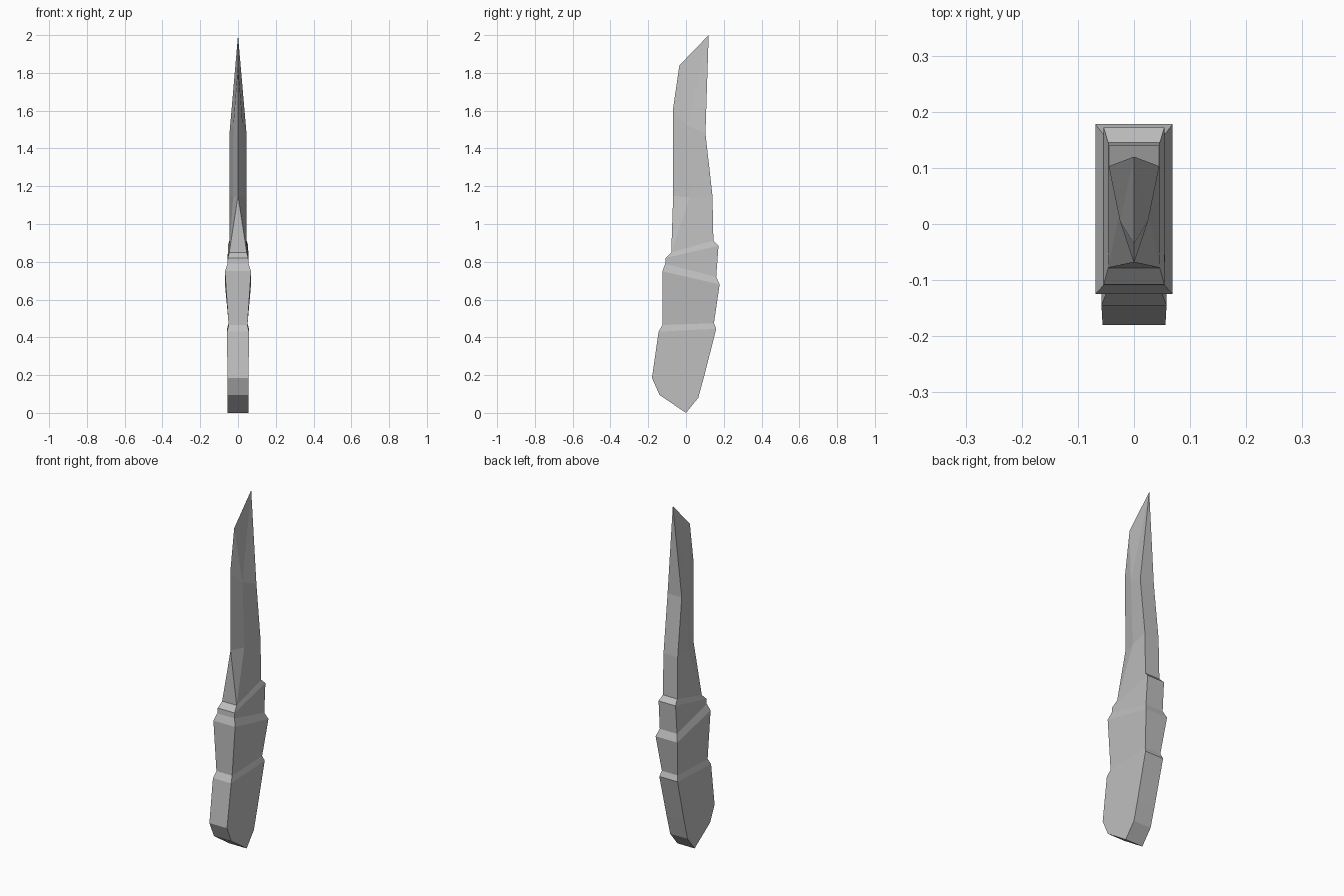
import bpy
import bmesh

cube = bpy.data.objects.get("Cube")
if cube:
    bpy.data.objects.remove(cube, do_unlink=True)

# Single stone-grey material
STONE = (0.52, 0.52, 0.52, 1.0)
stone = bpy.data.materials.new("stone_grey")
stone.use_nodes = True
stone.diffuse_color = STONE
shader = stone.node_tree.nodes["Principled BSDF"]
shader.inputs["Base Color"].default_value = STONE
shader.inputs["Roughness"].default_value = 0.8


def finish(name, bm):
    bmesh.ops.remove_doubles(bm, verts=bm.verts[:], dist=0.0005)
    bmesh.ops.recalc_face_normals(bm, faces=bm.faces[:])
    mesh = bpy.data.meshes.new(name)
    bm.to_mesh(mesh)
    bm.free()
    mesh.materials.append(stone)
    obj = bpy.data.objects.new(name, mesh)
    bpy.context.collection.objects.link(obj)
    return obj


# Handle: slanted rectangular sections, each (front y, z, half width), (back y, z, half width)
sections = [
    ((0.00, 0.00, 0.055), (0.00, 0.00, 0.055)),      # butt edge
    ((-0.14, 0.095, 0.055), (0.065, 0.08, 0.055)),
    ((-0.18, 0.185, 0.056), (0.095, 0.19, 0.056)),
    ((-0.145, 0.43, 0.058), (0.16, 0.445, 0.058)),   # lower grip shoulder
    ((-0.125, 0.465, 0.05), (0.148, 0.475, 0.05)),
    ((-0.125, 0.75, 0.069), (0.178, 0.68, 0.069)),   # middle grip shoulder
    ((-0.11, 0.79, 0.055), (0.16, 0.72, 0.055)),
    ((-0.108, 0.82, 0.054), (0.172, 0.885, 0.054)),  # collar
    ((-0.078, 0.85, 0.046), (0.145, 0.912, 0.046)),
]


def ring(bm, front, back):
    return [bm.verts.new((side * w, y, z))
            for (y, z, w), side in ((front, -1), (front, 1), (back, 1), (back, -1))]


bm = bmesh.new()
rings = [ring(bm, f, b) for f, b in sections]
for low, high in zip(rings, rings[1:]):
    for i in range(4):
        j = (i + 1) % 4
        # the butt is an edge, so its end faces are triangles
        if low is rings[0] and i in (1, 3):
            bm.faces.new((low[i], high[j], high[i]))
        else:
            bm.faces.new((low[i], low[j], high[j], high[i]))
bm.faces.new(rings[-1])
finish("handle", bm)

# Blade: flat spine at the back, faceted flanks, sharp edge at the front
bm = bmesh.new()
edge_low = bm.verts.new((0, -0.068, 1.15))
edge_mid = bm.verts.new((0, -0.07, 1.60))
edge_top = bm.verts.new((0, -0.035, 1.84))
tip = bm.verts.new((0, 0.12, 2.0))

flank_points = {
    "heel": (0.046, -0.078, 0.85),
    "root": (0.046, 0.145, 0.912),
    "spine_low": (0.045, 0.14, 1.15),
    "spine_high": (0.045, 0.103, 1.48),
    "ridge_low": (0.026, 0.02, 1.14),
    "ridge_high": (0.025, 0.005, 1.52),
}
flanks = []
for side in (-1, 1):
    v = {n: bm.verts.new((side * x, y, z)) for n, (x, y, z) in flank_points.items()}
    flanks.append(v)
    for face in (
        (edge_low, v["heel"], v["ridge_low"]),
        (v["heel"], v["root"], v["spine_low"], v["ridge_low"]),
        (edge_low, v["ridge_low"], v["ridge_high"], edge_mid),
        (v["ridge_low"], v["spine_low"], v["spine_high"], v["ridge_high"]),
        (edge_mid, v["ridge_high"], edge_top),
        (edge_top, v["ridge_high"], tip),
        (v["ridge_high"], v["spine_high"], tip),
    ):
        bm.faces.new(face)

# Faces that bridge the two flanks
a, b = flanks
bm.faces.new((a["heel"], b["heel"], edge_low))
bm.faces.new((a["spine_high"], b["spine_high"], tip))
for low, high in (("heel", "root"), ("root", "spine_low"), ("spine_low", "spine_high")):
    bm.faces.new((a[low], b[low], b[high], a[high]))
finish("blade", bm)
